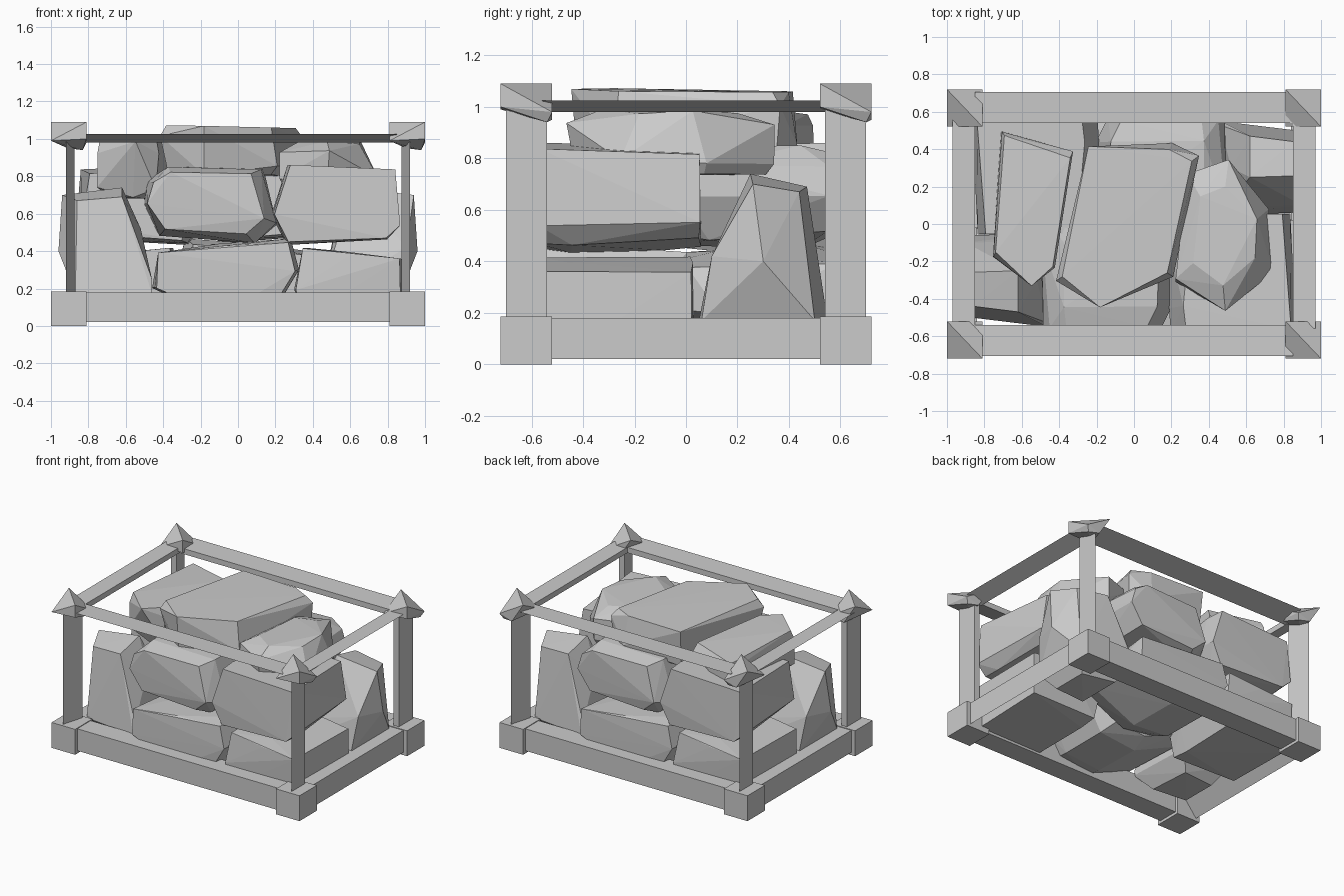
import bpy, bmesh, random
from mathutils import Vector

if "Cube" in bpy.data.objects:
    bpy.data.objects.remove(bpy.data.objects["Cube"])

random.seed(4)


def hull(name, pts):
    bm = bmesh.new()
    for p in pts:
        bm.verts.new(p)
    bmesh.ops.convex_hull(bm, input=bm.verts)
    loose = [v for v in bm.verts if not v.link_faces]
    bmesh.ops.delete(bm, geom=loose, context='VERTS')
    bmesh.ops.recalc_face_normals(bm, faces=bm.faces)
    me = bpy.data.meshes.new(name)
    bm.to_mesh(me)
    bm.free()
    ob = bpy.data.objects.new(name, me)
    bpy.context.collection.objects.link(ob)
    return ob


def box(name, x, y, z):
    return hull(name, [(a, b, c) for a in x for b in y for c in z])


def pair(name, pts):
    """A boulder and its copy half a turn round the crate."""
    hull(name, pts)
    hull(name + "_opposite", [(-p[0], -p[1], p[2]) for p in pts])


def rock(name, axis, outline, lo, hi, s_lo=0.9, s_hi=0.9, paired=True):
    """Faceted boulder: outline swept along an axis, shrunk at both ends, jittered."""
    cu = sum(p[0] for p in outline) / len(outline)
    cv = sum(p[1] for p in outline) / len(outline)
    d = hi - lo
    pts = []
    for t, s in ((lo, s_lo), (lo + 0.2 * d, 1), (hi - 0.2 * d, 1), (hi, s_hi)):
        for u, v in outline:
            if s == 1 and random.random() < 0.35:
                continue
            a, b = cu + (u - cu) * s, cv + (v - cv) * s
            p = {'x': (t, a, b), 'y': (a, t, b), 'z': (a, b, t)}[axis]
            pts.append(Vector(p) + Vector([random.uniform(-.01, .01) for _ in range(3)]))
    (pair if paired else hull)(name, pts)


# Frame: bottom blocks, three-sided posts and faceted top knobs at each corner
for sx in (-1, 1):
    for sy in (-1, 1):
        tag = ("left" if sx < 0 else "right") + ("_front" if sy < 0 else "_back")
        xs = sorted((sx * 0.81, sx * 1.0))
        ys = sorted((sy * 0.52, sy * 0.72))
        box("bottom_block_" + tag, xs, ys, (0, 0.185))
        section = ((0.92, 0.70), (0.92, 0.54), (0.875, 0.54))
        hull("post_" + tag, [(sx * x, sy * y, z) for x, y in section for z in (0.1, 1.01)])
        hull("top_knob_" + tag, [
            (xs[0], ys[1], 1.09), (xs[1], ys[0], 1.09),
            (xs[0], ys[0], 0.99), (xs[1], ys[1], 0.98),
            (xs[1], ys[0], 1.0), (xs[0] + .09, ys[1], 0.95),
            (xs[1] - .02, ys[1] - .02, 0.94)])

# Frame: bottom beams and thin wedge-shaped top rails
for s, fb, lr in ((-1, "front", "left"), (1, "back", "right")):
    box("bottom_beam_" + fb, (-0.85, 0.85), (s * 0.54, s * 0.695), (0.02, 0.18))
    hull("bottom_beam_" + lr, [(s * x, y, z) for y in (-0.55, 0.55)
                               for x, z in ((.97, .02), (.97, .18), (.84, .18))])
    hull("top_rail_" + fb, [(x, s * y, z) for x in (-0.85, 0.85)
                            for y, z in ((.705, 1.025), (.54, 1.02), (.54, .98))])
    hull("top_rail_" + lr, [(s * x, y, z) for y in (-0.56, 0.56)
                            for x, z in ((.97, 1.025), (.85, 1.02), (.85, .98))])

# Standing boulders in two opposite corners, tapering upward
pair("standing_boulder", [
    (.56, .14, .05), (.8, .16, .05), (.8, .42, .05), (.55, .46, .06),
    (.87, .06, .17), (.87, .5, .17), (.46, .55, .17), (.48, .05, .17),
    (.9, .1, .42), (.96, .3, .4), (.46, .53, .25), (.48, .09, .3),
    (.94, .26, .7), (.62, .25, .74), (.62, .47, .69), (.86, .44, .67), (.52, .3, .52)])

# Bottom course
rock("bottom_centre_boulder", 'y',
     [(-.45, .2), (-.44, .4), (-.1, .43), (.29, .46), (.33, .3), (.18, .07), (-.1, .05)],
     -0.59, 0.0, 0.95, 0.82)
rock("bottom_corner_boulder", 'y',
     [(.36, .04), (.88, .04), (.88, .37), (.6, .39), (.35, .42), (.31, .2)],
     -0.58, 0.02, 0.98, 0.97)

# Middle course
rock("middle_centre_boulder", 'y',
     [(-.54, .65), (-.42, .48), (.1, .45), (.2, .55), (.13, .84), (-.38, .85), (-.5, .78)],
     -0.56, 0.02, 0.84, 0.9)
rock("middle_corner_boulder", 'y',
     [(.18, .6), (.26, .44), (.8, .47), (.87, .53), (.84, .84), (.27, .86)],
     -0.57, 0.05, 0.97, 0.87)

# Top course
rock("top_centre_boulder", 'z',
     [(-.26, .43), (.2, .43), (.34, .36), (.2, -.29), (-.2, -.48), (-.41, -.31)],
     0.8, 1.065, 0.88, 0.94, paired=False)
rock("top_left_boulder", 'z',
     [(-.71, .5), (-.33, .38), (-.43, -.24), (-.55, -.35), (-.76, -.17)],
     0.68, 0.98, 0.6, 0.94, paired=False)
rock("top_right_boulder", 'z',
     [(.28, .26), (.5, .34), (.73, .08), (.74, -.26), (.48, -.46), (.22, -.3)],
     0.74, 0.98, 0.9, 0.66, paired=False)
